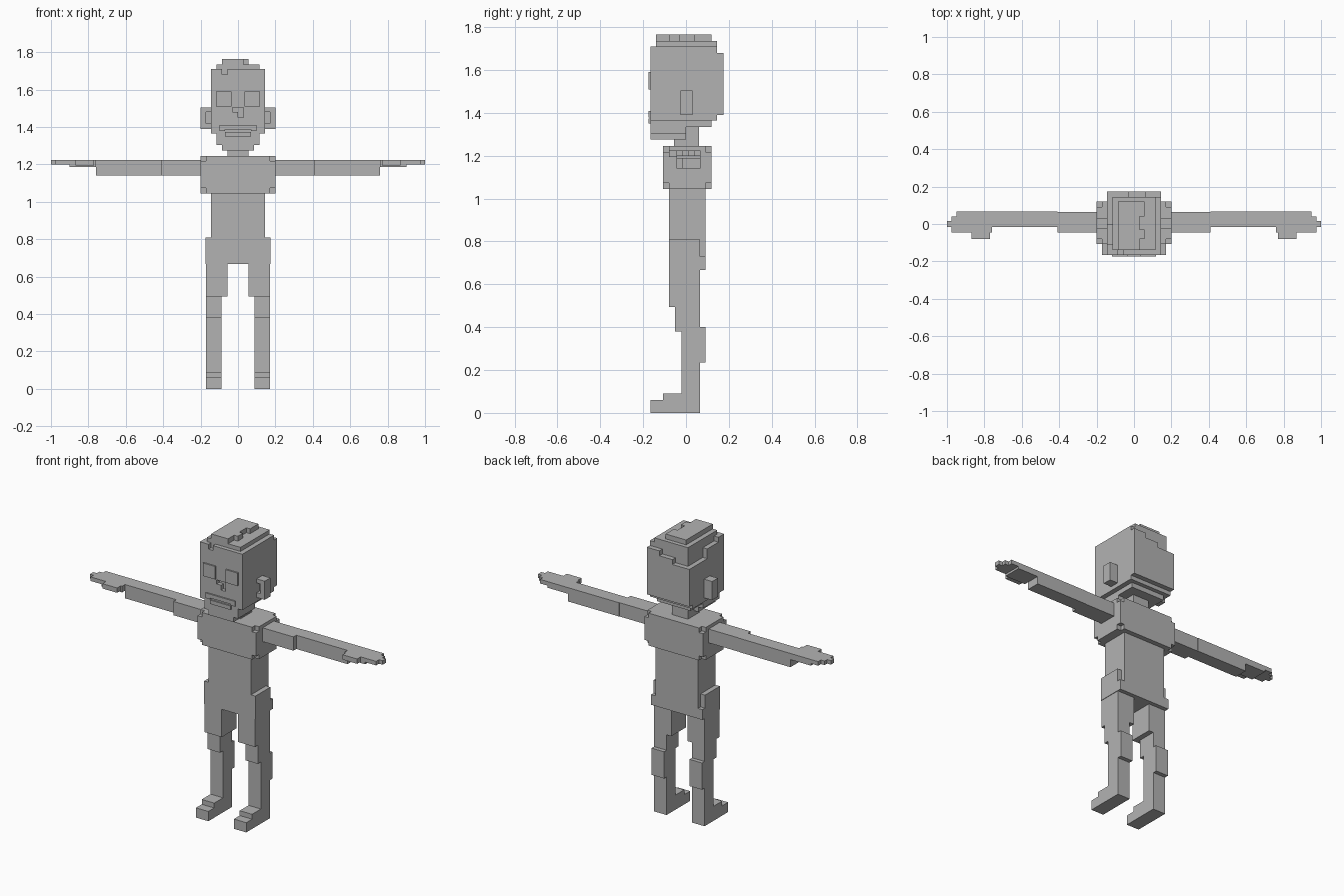
import bpy, bmesh

grey = bpy.data.materials.new("plain grey")
grey.diffuse_color = (0.45, 0.45, 0.45, 1)


def mirror(boxes):
    """Boxes plus their copies across x = 0."""
    return boxes + [(-b[1], -b[0], *b[2:]) for b in boxes]


def block_part(name, add, cut=()):
    """Clean outer skin of a union of boxes (x0,x1,y0,y1,z0,z1) minus cut boxes."""
    grid = [sorted({round(v, 4) for b in [*add, *cut] for v in b[2 * a:2 * a + 2]}) for a in range(3)]

    def inside(b, c):
        return all(b[2 * a] < c[a] < b[2 * a + 1] for a in range(3))

    cells = set()
    for i in range(len(grid[0]) - 1):
        for j in range(len(grid[1]) - 1):
            for k in range(len(grid[2]) - 1):
                c = [(g[n] + g[n + 1]) / 2 for g, n in zip(grid, (i, j, k))]
                if any(inside(b, c) for b in add) and not any(inside(b, c) for b in cut):
                    cells.add((i, j, k))
    bm = bmesh.new()
    verts = {}

    def vert(p):
        if p not in verts:
            verts[p] = bm.verts.new([grid[a][p[a]] for a in range(3)])
        return verts[p]

    for cell in cells:
        for a in range(3):
            for side in (0, 1):
                near = list(cell)
                near[a] += 2 * side - 1
                if tuple(near) in cells:
                    continue
                ring = []
                for u, v in ((0, 0), (1, 0), (1, 1), (0, 1)):
                    p = list(cell)
                    p[a] += side
                    p[(a + 1) % 3] += u
                    p[(a + 2) % 3] += v
                    ring.append(vert(tuple(p)))
                bm.faces.new(ring if side else ring[::-1])
    bmesh.ops.dissolve_limit(bm, angle_limit=0.01, verts=bm.verts[:], edges=bm.edges[:])
    mesh = bpy.data.meshes.new(name)
    bm.to_mesh(mesh)
    bm.free()
    mesh.materials.append(grey)
    obj = bpy.data.objects.new(name, mesh)
    bpy.context.collection.objects.link(obj)
    return obj


# Head: stepped skull, chin and raised hair, with a nose dent and a hair parting
block_part("head", [
    (-.145, .145, -.165, .145, 1.365, 1.71),
    (-.145, .145, .145, .175, 1.39, 1.68),
    (-.115, .115, -.165, .12, 1.335, 1.365),
    (-.115, .115, -.165, 0, 1.305, 1.335),
    (-.085, .085, -.165, 0, 1.275, 1.305),
    (-.115, .115, -.14, .145, 1.71, 1.735),
    (-.085, .03, -.14, .12, 1.735, 1.765),
    (.03, .055, -.08, -.03, 1.735, 1.765),
    (.03, .055, .04, .12, 1.735, 1.765),
], [
    (-.03, .03, -.165, -.14, 1.48, 1.505),
    (0, .03, -.165, -.14, 1.45, 1.48),
    (-.085, -.055, -.165, -.14, 1.68, 1.71),
    (-.145, .06, .145, .175, 1.65, 1.68),
    (-.145, -.03, .145, .175, 1.62, 1.65),
    (-.145, -.115, 0, .175, 1.62, 1.71),
    (-.145, -.115, -.11, 0, 1.68, 1.71),
])

# Face plates
block_part("eyes", mirror([(.035, .118, -.174, -.165, 1.51, 1.59)]))
block_part("mouth", [(-.1, .1, -.174, -.165, 1.378, 1.41),
                     (-.07, .07, -.174, -.165, 1.35, 1.378)],
           [(-.07, .07, -.18, -.165, 1.374, 1.386)])

# Ears, hollow on the front inner side
block_part("ears", mirror([(.145, .2, -.025, .03, 1.39, 1.505)]),
           mirror([(.145, .172, -.025, .003, 1.42, 1.48)]))

block_part("neck", [(-.055, .055, -.055, .06, 1.245, 1.275),
                    (-.055, .055, 0, .06, 1.275, 1.335)])

# Chest with nicked corners
block_part("chest", [(-.2, .2, -.108, .12, 1.045, 1.245)], mirror([
    (.172, .2, y, y + .028, z, z + .028) for y in (-.108, .092) for z in (1.045, 1.217)]))

block_part("waist", [(-.145, .145, -.08, .09, .81, 1.045)])

# Hips, legs and feet
block_part("hips", [(-.175, .175, -.08, .09, .667, .81)],
           mirror([(.145, .175, .065, .09, .73, .81)]))
block_part("legs", mirror([
    (.055, .172, -.08, .065, .495, .667),
    (.087, .172, -.052, .065, .38, .495),
    (.087, .172, -.022, .065, .09, .38),
    (.087, .172, .065, .09, .235, .4)]))
block_part("feet", mirror([(.087, .172, -.165, .065, 0, .06),
                           (.087, .172, -.108, .065, .06, .09)]))

# Arms and hands
block_part("arms", mirror([(.2, .41, -.045, .065, 1.14, 1.225),
                           (.41, .76, -.017, .067, 1.14, 1.225)]))
block_part("hands", mirror([
    (.76, .9, -.045, .067, 1.187, 1.225),
    (.9, .95, -.045, .067, 1.2, 1.225),
    (.95, .975, -.045, .04, 1.2, 1.225),
    (.975, 1, -.017, .015, 1.2, 1.225),
    (.77, .87, -.08, -.045, 1.195, 1.225)]))
